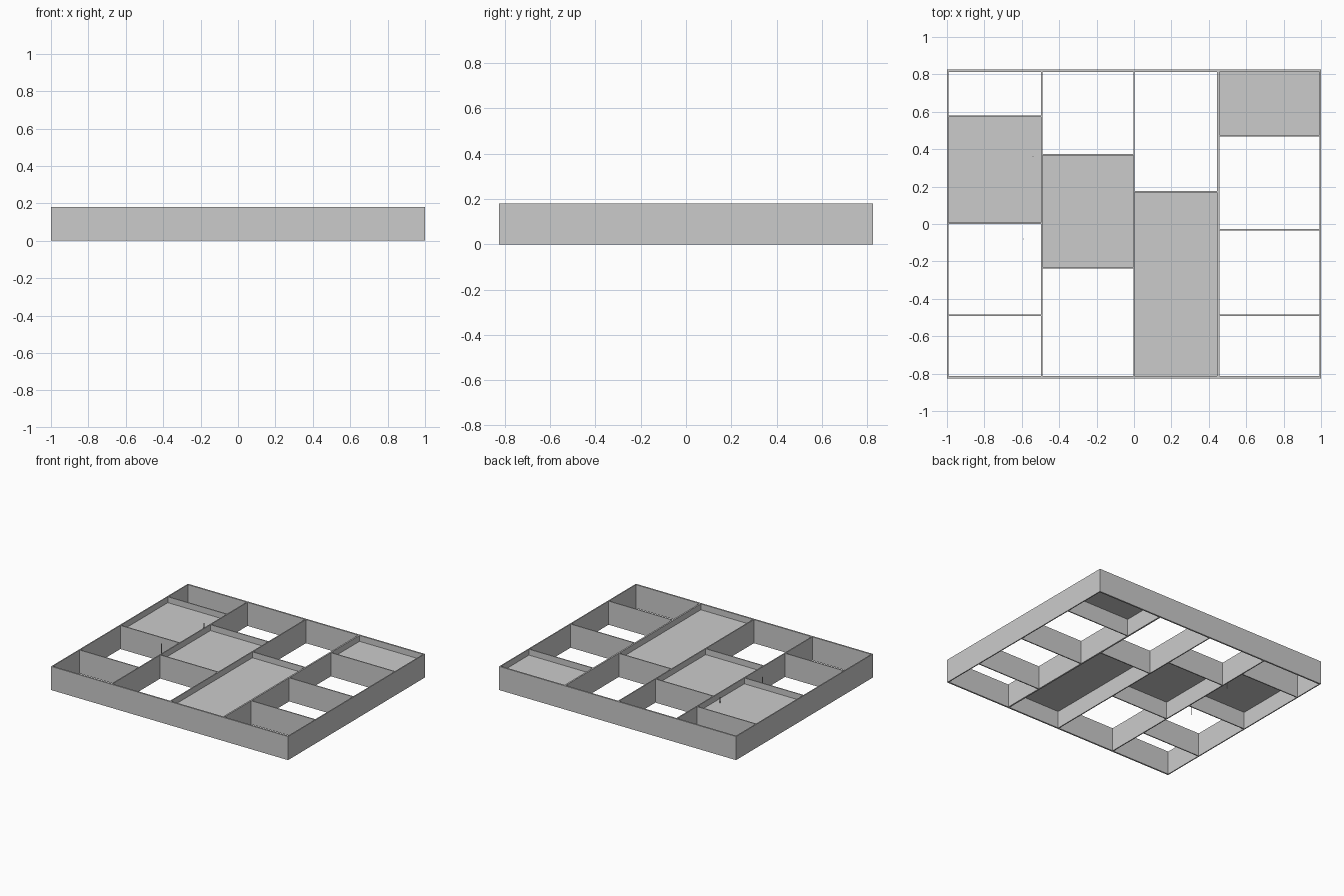
import bpy

cube = bpy.data.objects.get("Cube")
if cube:
    bpy.data.objects.remove(cube, do_unlink=True)

HEIGHT = 0.18
PLATE_Z = 0.135
X, Y = 1.0, 0.825

grey = bpy.data.materials.new("light grey")
grey.use_nodes = True
colour = (0.6, 0.6, 0.6, 1)
grey.diffuse_color = colour
grey.node_tree.nodes["Principled BSDF"].inputs["Base Color"].default_value = colour


def box(name, x0, x1, y0, y1, z0=0, z1=HEIGHT):
    bpy.ops.mesh.primitive_cube_add(
        size=1, location=((x0 + x1) / 2, (y0 + y1) / 2, (z0 + z1) / 2))
    ob = bpy.context.object
    ob.name = name
    ob.scale = (x1 - x0, y1 - y0, z1 - z0)
    ob.data.materials.append(grey)


# Outer frame
T = 0.012
box("front_wall", -X, X, -Y, -Y + T)
box("back_wall", -X, X, Y - T, Y)
box("right_wall", -X, -X + 0.008, -Y + T, Y - T)
box("left_wall", X - 0.008, X, -Y + T, Y - T)

# Long dividers between the four columns
edges = [-X, -0.493, 0.0, 0.45, X]
for i, x in enumerate(edges[1:4]):
    t = 0.006 if x == 0.45 else 0.004
    box(f"long_divider_{i + 1}", x - t, x + t, -Y + T, Y - T)

# Cross dividers, and the raised floor of one compartment, per column
columns = [
    ([0.575, 0.003, -0.488], (0.003, 0.575)),
    ([0.37, -0.235], (-0.235, 0.37)),
    ([0.172], (-Y + T, 0.172)),
    ([0.472, -0.03, -0.488], (0.472, Y - T)),
]
for i, (dividers, (y0, y1)) in enumerate(columns):
    x0, x1 = edges[i] + 0.004, edges[i + 1] - 0.004
    for j, y in enumerate(dividers):
        box(f"cross_divider_{i + 1}_{j + 1}", x0, x1, y - 0.004, y + 0.004)
    box(f"compartment_floor_{i + 1}", x0, x1, y0, y1, PLATE_Z - 0.004, PLATE_Z)

# Two thin upright pins
for i, (x, y) in enumerate([(-0.54, 0.36), (-0.59, -0.08)]):
    box(f"pin_{i + 1}", x - 0.002, x + 0.002, y - 0.002, y + 0.002)
